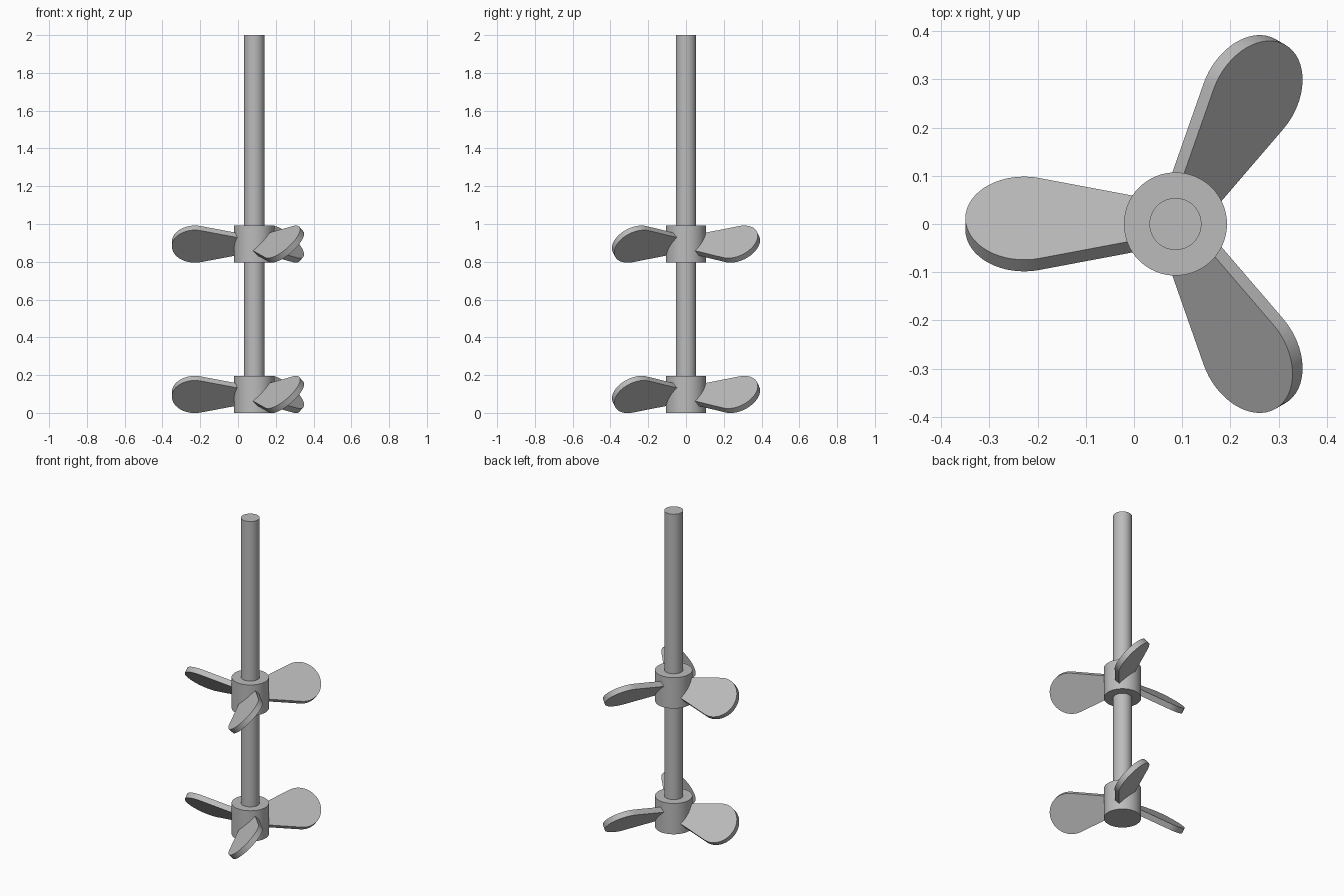
import bpy, bmesh, math
from mathutils import Matrix, Vector

cube = bpy.data.objects.get("Cube")
if cube:
    bpy.data.objects.remove(cube, do_unlink=True)

AXIS_X = 0.086
HUB_R, HUB_H = 0.107, 0.195
SHAFT_R = 0.054
HUB_BASES = {"lower": 0.0, "upper": 0.796}

metal = bpy.data.materials.new("plain grey metal")
metal.use_nodes = True
metal.diffuse_color = (0.5, 0.5, 0.5, 1)
metal.node_tree.nodes["Principled BSDF"].inputs["Base Color"].default_value = (0.5, 0.5, 0.5, 1)


def finish(obj):
    obj.data.materials.append(metal)
    bpy.ops.object.select_all(action='DESELECT')
    obj.select_set(True)
    bpy.context.view_layer.objects.active = obj
    bpy.ops.object.shade_smooth_by_angle(angle=math.radians(30))


def cylinder(name, radius, bottom, top):
    bpy.ops.mesh.primitive_cylinder_add(vertices=64, radius=radius, depth=top - bottom,
                                        location=(AXIS_X, 0, (bottom + top) / 2))
    bpy.context.object.name = name
    finish(bpy.context.object)


def blade(name, heading, z):
    # Teardrop outline: narrow root inside the hub, round tip tangent to both edges
    length, radius, thick = 0.314, 0.122, 0.034
    lean = math.radians(105)
    outline = [(0.05, -0.056)]
    for i in range(33):
        a = -lean + 2 * lean * i / 32
        outline.append((length + radius * math.cos(a), radius * math.sin(a)))
    outline.append((0.05, 0.056))

    bm = bmesh.new()
    face = bm.faces.new([bm.verts.new((x, y, -thick / 2)) for x, y in outline])
    ext = bmesh.ops.extrude_face_region(bm, geom=[face])
    top = [v for v in ext["geom"] if isinstance(v, bmesh.types.BMVert)]
    bmesh.ops.translate(bm, verts=top, vec=Vector((0, 0, thick)))
    bmesh.ops.recalc_face_normals(bm, faces=bm.faces)

    # Pitch about the blade's length, then turn it around the shaft
    place = (Matrix.Translation((AXIS_X, 0, z)) @ Matrix.Rotation(heading, 4, 'Z')
             @ Matrix.Rotation(math.radians(45), 4, 'X'))
    bm.transform(place)
    mesh = bpy.data.meshes.new(name)
    bm.to_mesh(mesh)
    bm.free()
    obj = bpy.data.objects.new(name, mesh)
    bpy.context.collection.objects.link(obj)
    finish(obj)


# Shaft, starting inside the lower hub
cylinder("shaft", SHAFT_R, 0.05, 2.0)

# Two hubs with three pitched blades each
for level, base in HUB_BASES.items():
    cylinder(level + "_hub", HUB_R, base, base + HUB_H)
    for n in range(3):
        blade(f"{level}_blade_{n + 1}", math.radians(180 + 120 * n), base + HUB_H / 2)
